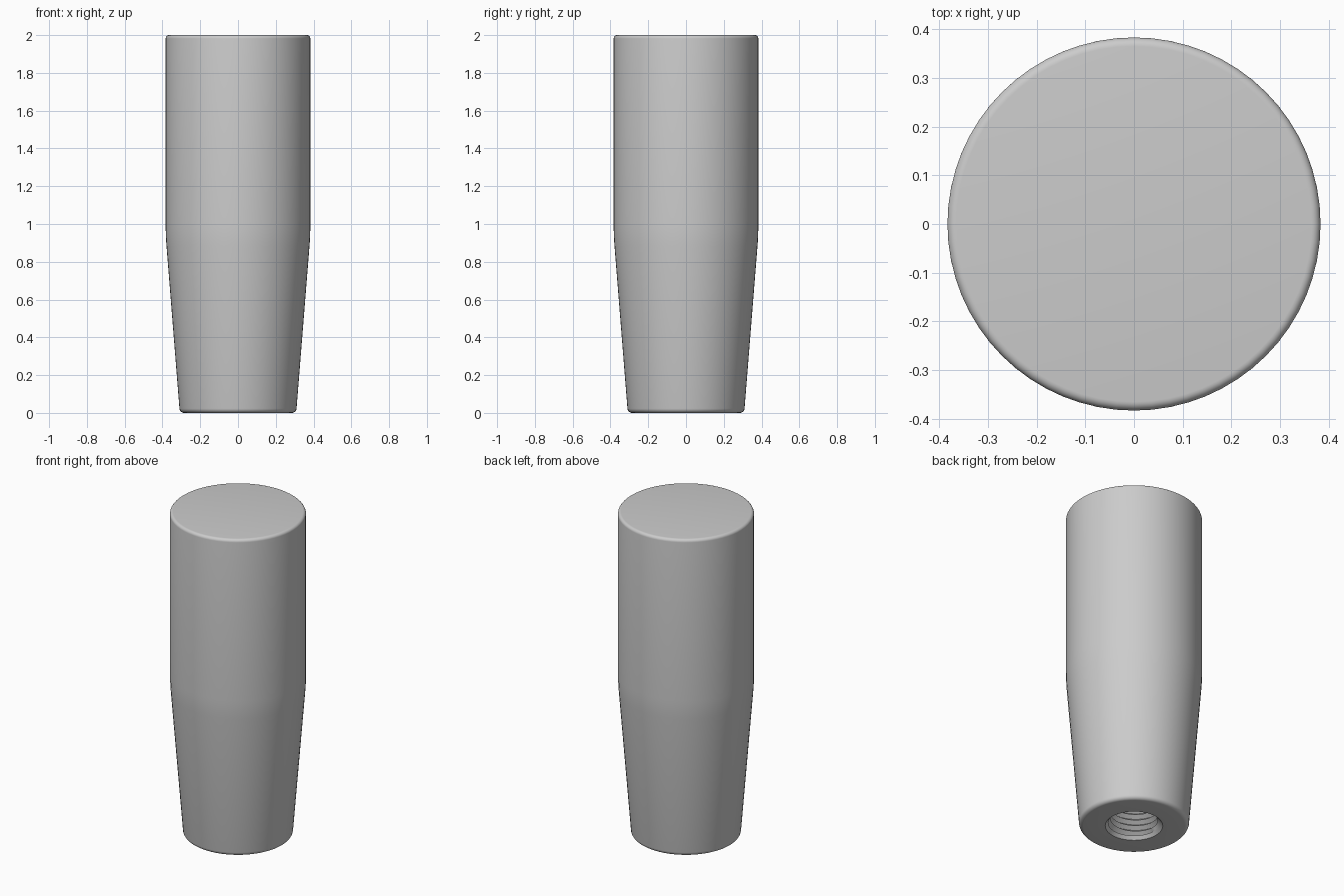
import bpy, bmesh
from math import sin, cos, pi, radians

SEG = 64
TAPER_TOP, TOP_R, LOW_R = 0.94, 0.383, 0.31
BORE_R, MAJOR_R, MINOR_R = 0.145, 0.157, 0.133
BORE_START, BORE_END, PITCH = 0.02, 0.75, 0.036

cube = bpy.data.objects.get("Cube")
if cube:
    bpy.data.objects.remove(cube, do_unlink=True)

grey = bpy.data.materials.new("plain_grey")
grey.use_nodes = True
colour = (0.6, 0.6, 0.6, 1)
grey.diffuse_color = colour
grey.node_tree.nodes["Principled BSDF"].inputs["Base Color"].default_value = colour


def ring_point(r, z, k):
    a = 2 * pi * k / SEG
    return (r * cos(a), r * sin(a), z)


def add_surface(name, rows, inward=False):
    """Skin a list of rows of points into a smooth-shaded object."""
    bm = bmesh.new()
    grid = [[bm.verts.new(p) for p in row] for row in rows]
    for low, high in zip(grid, grid[1:]):
        for k in range(SEG):
            quad = [low[k], low[k + 1], high[k + 1], high[k]]
            bm.faces.new(quad[::-1] if inward else quad)
    bmesh.ops.remove_doubles(bm, verts=bm.verts, dist=0.00001)
    mesh = bpy.data.meshes.new(name)
    bm.to_mesh(mesh)
    bm.free()
    mesh.materials.append(grey)
    obj = bpy.data.objects.new(name, mesh)
    bpy.context.collection.objects.link(obj)
    bpy.ops.object.select_all(action="DESELECT")
    obj.select_set(True)
    bpy.context.view_layer.objects.active = obj
    bpy.ops.object.shade_smooth_by_angle(angle=radians(32))
    return obj


def lathe(profile):
    return [[ring_point(r, z, k) for k in range(SEG + 1)] for r, z in profile]


def fillet(cx, cz, radius, start, end, steps=6):
    angles = [radians(start + (end - start) * i / steps) for i in range(steps + 1)]
    return [(cx + radius * cos(a), cz + radius * sin(a)) for a in angles]


# Grip body: hole edge, rounded foot, taper, straight barrel, rounded top
profile = [(BORE_R, BORE_START), (0.162, 0)]
profile += fillet(LOW_R - 0.025, 0.025, 0.025, -90, -5)
slope = (TOP_R - LOW_R) / (TAPER_TOP - 0.03)
for i in range(7):
    t = i / 6
    profile.append((TOP_R - slope * 0.06 * (1 - t) ** 2,
                    TAPER_TOP + 0.06 * (2 * t - 1)))
profile += fillet(TOP_R - 0.018, 2 - 0.018, 0.018, 0, 90)
profile.append((0, 2))
add_surface("grip_body", lathe(profile))

# Threaded bore: alternating crest and root rows climbing as a helix
rows = []
for j in range(-2, int(2 * (BORE_END - BORE_START) / PITCH) + 2):
    row = []
    for k in range(SEG + 1):
        z = BORE_START + PITCH * (j / 2 + k / SEG)
        r = MAJOR_R if j % 2 else MINOR_R
        if not BORE_START < z < BORE_END:
            z, r = min(max(z, BORE_START), BORE_END), BORE_R
        row.append(ring_point(r, z, k))
    rows.append(row)
add_surface("threaded_bore", rows, inward=True)

# Blind end of the bore
add_surface("bore_end", lathe([(BORE_R, BORE_END), (0, BORE_END + 0.06)]), inward=True)
